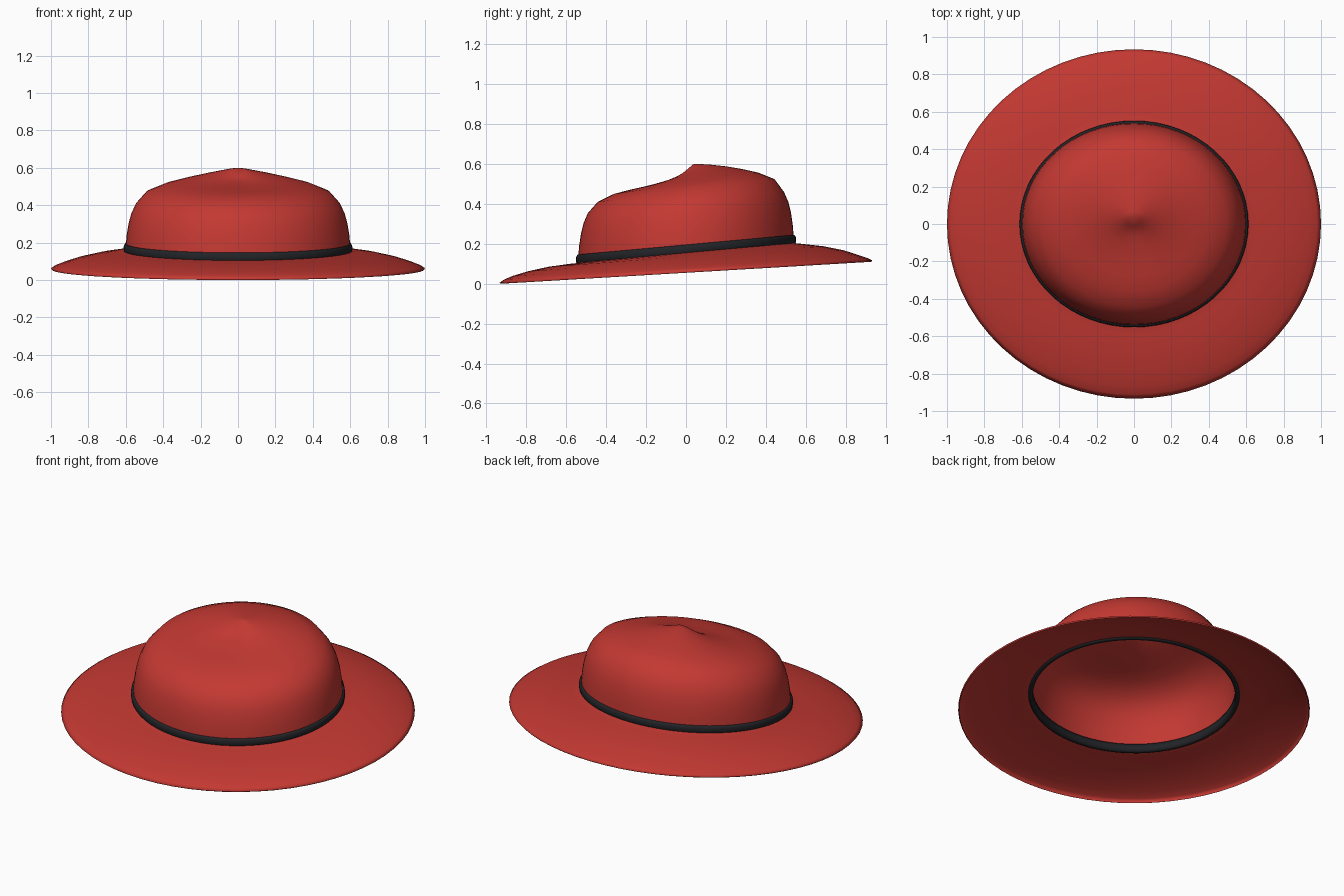
import bpy, bmesh, math

if "Cube" in bpy.data.objects:
    bpy.data.objects.remove(bpy.data.objects["Cube"])

SEG = 64


def material(name, color):
    m = bpy.data.materials.new(name)
    m.diffuse_color = (*color, 1)
    m.use_nodes = True
    m.node_tree.nodes["Principled BSDF"].inputs["Base Color"].default_value = m.diffuse_color
    return m


def lathe(name, rings, mat, pole=None, closed=False):
    """Elliptical rings (half width, half depth, z at front, z at back) joined by quads."""
    bm = bmesh.new()
    loops = []
    for rx, ry, zf, zb in rings:
        loop = []
        for i in range(SEG):
            a = 2 * math.pi * i / SEG
            z = (zf + zb) / 2 + (zb - zf) / 2 * math.sin(a)
            loop.append(bm.verts.new((rx * math.cos(a), ry * math.sin(a), z)))
        loops.append(loop)
    pairs = list(zip(loops, loops[1:]))
    if closed:
        pairs.append((loops[-1], loops[0]))
    for lo, hi in pairs:
        for i in range(SEG):
            j = (i + 1) % SEG
            bm.faces.new((lo[i], lo[j], hi[j], hi[i]))
    if pole:
        tip = bm.verts.new(pole)
        for i in range(SEG):
            bm.faces.new((loops[-1][i], loops[-1][(i + 1) % SEG], tip))
    if closed:
        bmesh.ops.recalc_face_normals(bm, faces=bm.faces[:])
    me = bpy.data.meshes.new(name)
    bm.to_mesh(me)
    bm.free()
    for p in me.polygons:
        p.use_smooth = True
    me.materials.append(mat)
    ob = bpy.data.objects.new(name, me)
    bpy.context.collection.objects.link(ob)
    return ob


felt = material("red_felt", (0.55, 0.04, 0.032))
ribbon = material("black_ribbon", (0.016, 0.017, 0.02))

# Crown: open below, high at the back, with a pinched dent at the top
crown_profile = [
    (1.00, 0.135, 0.23), (0.992, 0.19, 0.29), (0.975, 0.25, 0.355),
    (0.95, 0.305, 0.41), (0.91, 0.355, 0.46), (0.82, 0.41, 0.525),
    (0.67, 0.45, 0.557), (0.53, 0.47, 0.574), (0.38, 0.488, 0.588),
    (0.23, 0.507, 0.597), (0.13, 0.525, 0.60), (0.07, 0.537, 0.60)]
lathe("crown", [(0.60 * s, 0.54 * s, f, b) for s, f, b in crown_profile],
      felt, pole=(0, -0.012, 0.558))

# Brim: drooping sheet with a lightly rolled rim, listed from the rim inwards
lathe("brim", [
    (0.994, 0.929, 0.000, 0.110), (1.000, 0.934, 0.005, 0.117),
    (0.98, 0.912, 0.021, 0.128), (0.94, 0.87, 0.039, 0.142),
    (0.86, 0.79, 0.063, 0.168), (0.76, 0.69, 0.085, 0.188),
    (0.66, 0.59, 0.099, 0.199), (0.615, 0.552, 0.103, 0.203),
    (0.598, 0.537, 0.108, 0.208)], felt)

# Hat band: rounded ring around the foot of the crown, also visible inside
band_section = [(-0.016, 0.0), (-0.016, 0.045), (0.004, 0.047),
                (0.010, 0.036), (0.012, 0.022), (0.010, 0.008), (0.004, -0.002)]
lathe("hat_band", [(0.60 + r, 0.54 + r, 0.099 + h, 0.198 + h)
                   for r, h in band_section], ribbon, closed=True)
